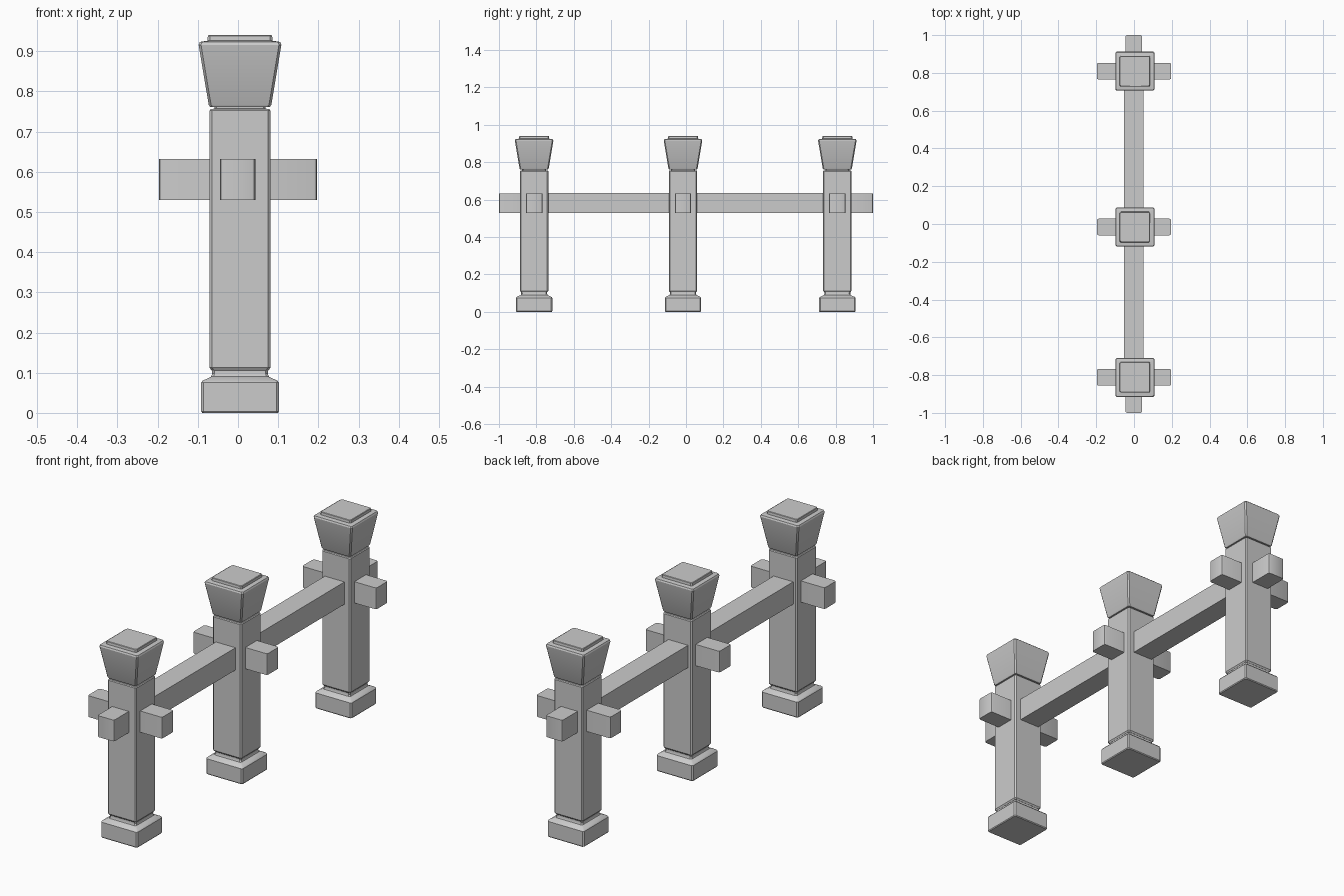
import bpy, bmesh, math

if "Cube" in bpy.data.objects:
    bpy.data.objects.remove(bpy.data.objects["Cube"])

CX = 0.005                        # posts sit slightly off the centre line
POST_Y = (-0.812, -0.016, 0.809)


def finish(name, bm):
    bmesh.ops.recalc_face_normals(bm, faces=bm.faces)
    mesh = bpy.data.meshes.new(name)
    bm.to_mesh(mesh)
    bm.free()
    ob = bpy.data.objects.new(name, mesh)
    bpy.context.collection.objects.link(ob)
    return ob


def square_loft(name, y, profile, chamfer=0.006):
    """Stack square rings with clipped corners; profile = (half width, z)."""
    bm = bmesh.new()
    rings = []
    for h, z in profile:
        c = h - chamfer
        pts = [(h, -c), (h, c), (c, h), (-c, h), (-h, c), (-h, -c), (-c, -h), (c, -h)]
        rings.append([bm.verts.new((CX + px, y + py, z)) for px, py in pts])
    for a, b in zip(rings, rings[1:]):
        for i in range(8):
            j = (i + 1) % 8
            bm.faces.new((a[i], a[j], b[j], b[i]))
    bm.faces.new(rings[0])
    bm.faces.new(rings[-1])
    return finish(name, bm)


def box(name, lo, hi, end_axis=None):
    """Box between two corners; end_axis rounds the upright edges at its ends."""
    bm = bmesh.new()
    bmesh.ops.create_cube(bm, size=1)
    for v in bm.verts:
        v.co = [lo[i] if v.co[i] < 0 else hi[i] for i in range(3)]
    if end_axis is not None:
        edges = [e for e in bm.edges
                 if abs(e.verts[0].co.z - e.verts[1].co.z) > 0.01]
        bmesh.ops.bevel(bm, geom=edges, offset=0.009, segments=2,
                        profile=0.5, affect='EDGES')
    return finish(name, bm)


# Footing, shaft and flared cap of each post
FOOT = [(0.094, 0), (0.097, 0.004), (0.097, 0.075), (0.093, 0.080),
        (0.072, 0.090), (0.069, 0.098), (0.071, 0.112)]
SHAFT = [(0.071, 0.106), (0.076, 0.113), (0.076, 0.752), (0.073, 0.756),
         (0.064, 0.757), (0.064, 0.768)]
CAP = [(0.074, 0.761), (0.078, 0.767), (0.103, 0.916), (0.100, 0.923),
       (0.081, 0.926), (0.080, 0.938), (0.078, 0.940)]

parts = []
for n, y in enumerate(POST_Y, 1):
    parts.append(square_loft(f"post_footing_{n}", y, FOOT))
    parts.append(square_loft(f"post_shaft_{n}", y, SHAFT))
    parts.append(square_loft(f"post_cap_{n}", y, CAP))
    # Short cross beam through the post
    parts.append(box(f"cross_beam_{n}", (-0.197, y - 0.044, 0.53),
                     (0.197, y + 0.044, 0.632), 0))

# Long rails spanning from post to post
for n, (a, b) in enumerate(zip(POST_Y, POST_Y[1:]), 1):
    parts.append(box(f"rail_{n}", (-0.053, a + 0.07, 0.528), (0.051, b - 0.07, 0.635)))

# Rail ends sticking out beyond the outer posts
parts.append(box("rail_end_front", (-0.045, -1.0, 0.53), (0.043, -0.80, 0.632), 1))
parts.append(box("rail_end_back", (-0.045, 0.80, 0.53), (0.043, 1.0, 0.632), 1))

# Smooth only the small bevels
for ob in parts:
    bpy.ops.object.select_all(action='DESELECT')
    ob.select_set(True)
    bpy.context.view_layer.objects.active = ob
    bpy.ops.object.shade_smooth_by_angle(angle=math.radians(30))
